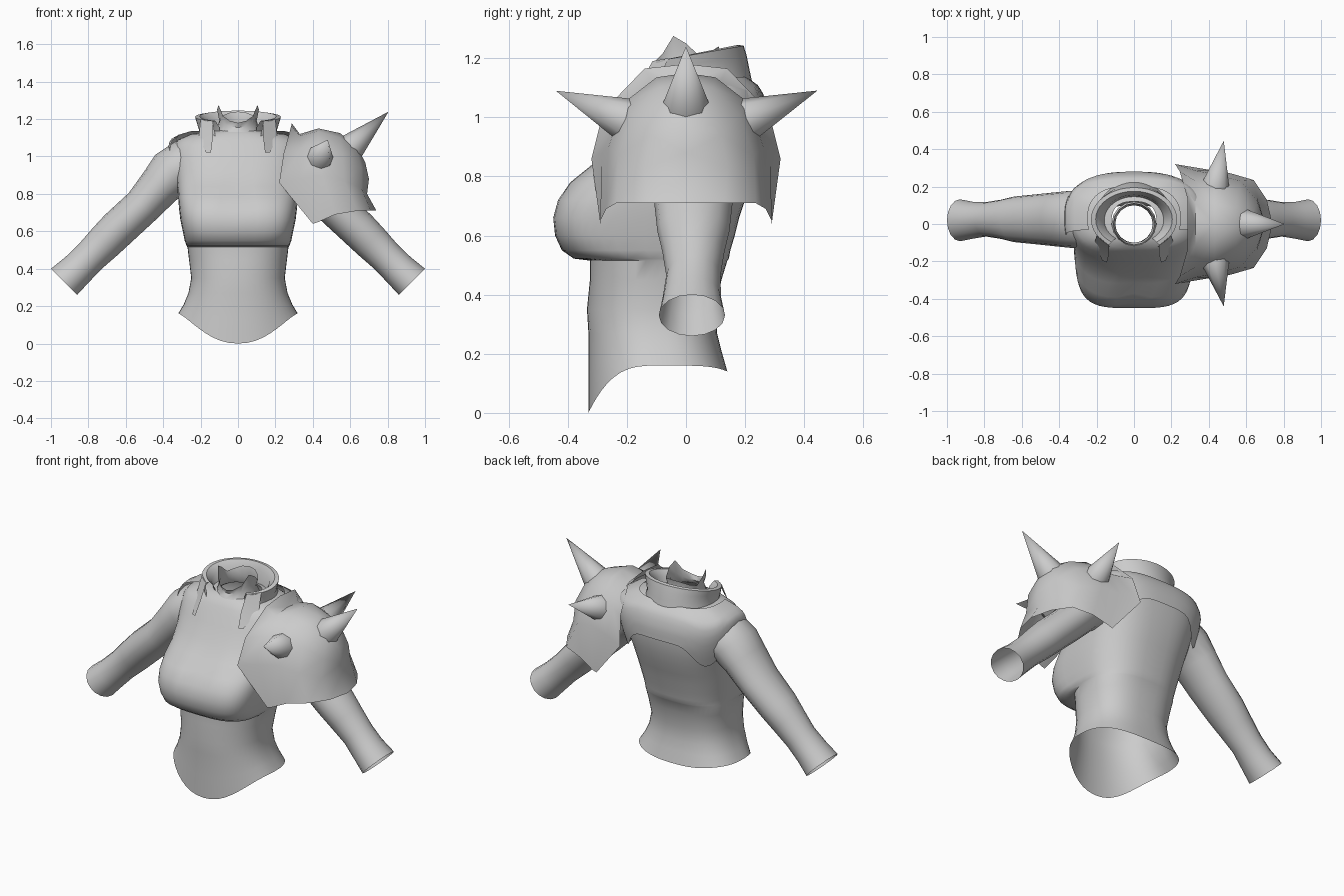
import bpy, bmesh, math
from mathutils import Vector

if "Cube" in bpy.data.objects:
    bpy.data.objects.remove(bpy.data.objects["Cube"])

cloth = bpy.data.materials.new("plain_grey")
cloth.diffuse_color = (0.6, 0.6, 0.6, 1)
cloth.use_nodes = True
cloth.node_tree.nodes["Principled BSDF"].inputs["Base Color"].default_value = cloth.diffuse_color


def loft(name, rings, closed=True, angle=50, mirror_y=False):
    """Skin a row of equally long point rings."""
    bm = bmesh.new()
    rows = [[bm.verts.new(p) for p in r] for r in rings]
    n = len(rows[0])
    for a, b in zip(rows, rows[1:]):
        for i in range(n if closed else n - 1):
            j = (i + 1) % n
            bm.faces.new((a[i], a[j], b[j], b[i]))
    if mirror_y:
        geom = bm.verts[:] + bm.edges[:] + bm.faces[:]
        dup = bmesh.ops.duplicate(bm, geom=geom)["geom"]
        for v in dup:
            if isinstance(v, bmesh.types.BMVert):
                v.co.y = -v.co.y
    bmesh.ops.remove_doubles(bm, verts=bm.verts[:], dist=0.002)
    bmesh.ops.recalc_face_normals(bm, faces=bm.faces[:])
    me = bpy.data.meshes.new(name)
    bm.to_mesh(me)
    bm.free()
    ob = bpy.data.objects.new(name, me)
    bpy.context.collection.objects.link(ob)
    me.materials.append(cloth)
    bpy.ops.object.select_all(action='DESELECT')
    ob.select_set(True)
    bpy.context.view_layer.objects.active = ob
    bpy.ops.object.shade_smooth_by_angle(angle=math.radians(angle))
    return ob


def power(v, n):
    return math.copysign(abs(v) ** (2 / n), v)


# Torso sections: height, half width, front y, back y, front squareness
SECTIONS = [
    (0.16, 0.32, -0.33, 0.14, 2.2), (0.21, 0.29, -0.33, 0.12, 2.2),
    (0.27, 0.265, -0.33, 0.105, 2.2), (0.35, 0.25, -0.335, 0.10, 2.2),
    (0.45, 0.262, -0.325, 0.12, 2.3), (0.515, 0.27, -0.325, 0.14, 2.4),
    (0.522, 0.275, -0.38, 0.145, 3.2), (0.55, 0.285, -0.42, 0.15, 3.6),
    (0.60, 0.295, -0.443, 0.165, 3.8), (0.66, 0.308, -0.45, 0.18, 3.8),
    (0.72, 0.315, -0.435, 0.20, 3.6), (0.78, 0.32, -0.395, 0.22, 3.3),
    (0.84, 0.325, -0.32, 0.235, 3.0), (0.92, 0.335, -0.255, 0.25, 2.7),
    (1.00, 0.345, -0.205, 0.25, 2.6), (1.06, 0.34, -0.17, 0.235, 2.6),
    (1.09, 0.32, -0.15, 0.22, 2.5), (1.12, 0.25, -0.13, 0.19, 2.4),
    (1.14, 0.12, -0.10, 0.12, 2.0)]


def body_point(a, z, grow=0.0):
    """Point on the torso at an angle and height."""
    k = 0
    while k < len(SECTIONS) - 2 and z > SECTIONS[k + 1][0]:
        k += 1
    lo, hi = SECTIONS[k], SECTIONS[k + 1]
    t = (z - lo[0]) / (hi[0] - lo[0])
    hw, yf, yb, sq = [p + (q - p) * t for p, q in zip(lo[1:], hi[1:])]
    c, s = math.cos(a), math.sin(a)
    n = sq if s < 0 else 2.6
    x = (hw + grow) * power(c, n)
    y = (yf + yb) / 2 + ((yb - yf) / 2 + grow) * power(s, n)
    if s < 0:  # shallow dip between the two sides of the bust
        y += 0.025 * math.exp(-(x / 0.06) ** 2 - ((z - 0.77) / 0.06) ** 2)
    return Vector((x, y, z))


N = 48
ANGLES = [2 * math.pi * i / N for i in range(N)]
torso = [[body_point(a, s[0]) for a in ANGLES] for s in SECTIONS]
for p, a in zip(torso[0], ANGLES):  # hem dips to a point in front
    p.z = 0.16 * (1 - max(0, -math.sin(a)) ** 2.8) - 0.02 * max(0, math.sin(a)) ** 4
for p, a in zip(torso[1], ANGLES):
    p.z -= 0.08 * max(0, -math.sin(a)) ** 2.8
loft("torso", torso)

# Shoulder mantle with a scalloped lower edge across the back
mantle = []
for k in range(8):
    row = []
    for i in range(41):
        a = math.radians(-15 + 210 * i / 40)
        x = abs(body_point(a, 0.9).x)
        low = 0.93 - 0.13 * math.exp(-((x - 0.25) / 0.07) ** 2)
        low += 0.1 * max(0, (x - 0.3) / 0.04)
        z = low + (1.125 - low) * k / 7
        row.append(body_point(a, z, 0.03) + Vector((0, 0, 0.012)))
    mantle.append(row)
loft("mantle", mantle, closed=False)

# Sleeves: centre x, centre z, half thickness, half depth, centre y, tilt
ARM = [(0.93, 0.33, 0.099, 0.112, 0.02, 45), (0.86, 0.395, 0.092, 0.098, 0.02, 46),
       (0.79, 0.465, 0.09, 0.092, 0.025, 46), (0.71, 0.545, 0.098, 0.105, 0.025, 45),
       (0.64, 0.615, 0.102, 0.122, 0.025, 44), (0.51, 0.735, 0.102, 0.135, 0.025, 44),
       (0.415, 0.845, 0.115, 0.145, 0.025, 44), (0.345, 0.915, 0.135, 0.152, 0.025, 44),
       (0.27, 0.95, 0.145, 0.155, 0.025, 62), (0.18, 0.97, 0.13, 0.14, 0.025, 80)]
for side, label in ((1, "left"), (-1, "right")):
    rings = []
    for cx, cz, r, d, cy, tilt in ARM:
        t = math.radians(tilt)
        rings.append([(side * (cx + r * math.cos(a) * math.cos(t)), cy + d * math.sin(a),
                       cz + r * math.cos(a) * math.sin(t)) for a in ANGLES[::3]])
    loft(label + "_sleeve", rings)

# Standing collar, open in front: radius x, radius y, base z, rise to the back
COLLAR = [(0.225, 0.205, 1.06, 0.03), (0.205, 0.19, 1.13, 0.03), (0.22, 0.18, 1.18, 0.03),
          (0.23, 0.17, 1.212, 0.03), (0.205, 0.15, 1.215, 0.03), (0.17, 0.13, 1.18, 0.03),
          (0.15, 0.12, 1.10, 0.02)]
arc = [math.radians(-54 + 288 * i / 32) for i in range(33)]
loft("collar", [[(rx * math.cos(a), 0.025 + ry * math.sin(a), z + h * math.sin(a))
                 for a in arc] for rx, ry, z, h in COLLAR], closed=False)

# Lapel edges running down the chest below the collar opening
for side, label in ((1, "left"), (-1, "right")):
    loft(label + "_lapel", [[(side * 0.135, -0.113, 1.19), (side * 0.2, -0.06, 1.2)],
                            [(side * 0.135, -0.165, 1.10), (side * 0.21, -0.1, 1.10)],
                            [(side * 0.145, -0.205, 1.02), (side * 0.17, -0.195, 1.02)]],
         closed=False)

# Neck lining with a pointed rim
RIM = [1.25, 1.21, 1.22, 1.235, 1.24, 1.235, 1.22, 1.21, 1.25, 1.275, 1.215, 1.19,
       1.18, 1.19, 1.215, 1.275]
neck = []
for t, r in ((0, 0.12), (0.5, 0.1), (1, 0.112)):
    neck.append([(r * math.cos(a), r * math.sin(a), 1.13 + (z - 1.13) * t)
                 for a, z in zip([2 * math.pi * i / 16 for i in range(16)], RIM)])
loft("neck_lining", neck)

# Shoulder guard: arches from lower edge to crown, mirrored front to back
GUARD = [
    [(.40, -.29, .64), (.22, -.32, .86), (.245, -.28, 1.02), (.285, -.14, 1.165), (.285, 0, 1.18)],
    [(.43, -.29, .65), (.33, -.285, .88), (.33, -.23, 1.03), (.33, -.11, 1.11), (.33, 0, 1.12)],
    [(.52, -.27, .69), (.45, -.262, .90), (.43, -.21, 1.05), (.43, -.10, 1.135), (.43, 0, 1.15)],
    [(.64, -.235, .71), (.57, -.23, .87), (.56, -.18, 1.01), (.545, -.09, 1.10), (.545, 0, 1.125)],
    [(.71, -.13, .71), (.66, -.14, .83), (.66, -.12, .94), (.635, -.06, 1.035), (.63, 0, 1.06)],
    [(.74, 0, .71), (.69, 0, .80), (.70, 0, .88), (.68, 0, .97), (.63, 0, 1.06)]]
loft("shoulder_guard", GUARD, closed=False, angle=45, mirror_y=True)

# Spikes: base centre, tip
SPIKES = {"front_spike": ((.435, -.2, .99), (.48, -.44, 1.09)),
          "back_spike": ((.435, .2, .99), (.48, .445, 1.09)),
          "outer_spike": ((.605, 0, 1.05), (.805, 0, 1.24))}
for name, (base, tip) in SPIKES.items():
    base, tip = Vector(base), Vector(tip)
    turn = (tip - base).to_track_quat('Z', 'Y')
    circle = [turn @ Vector((math.cos(a), math.sin(a), 0)) for a in ANGLES[::6]]
    loft(name, [[base + p * 0.0005 for p in circle], [base + p * 0.077 for p in circle],
                [tip + p * 0.0005 for p in circle]], angle=60)
